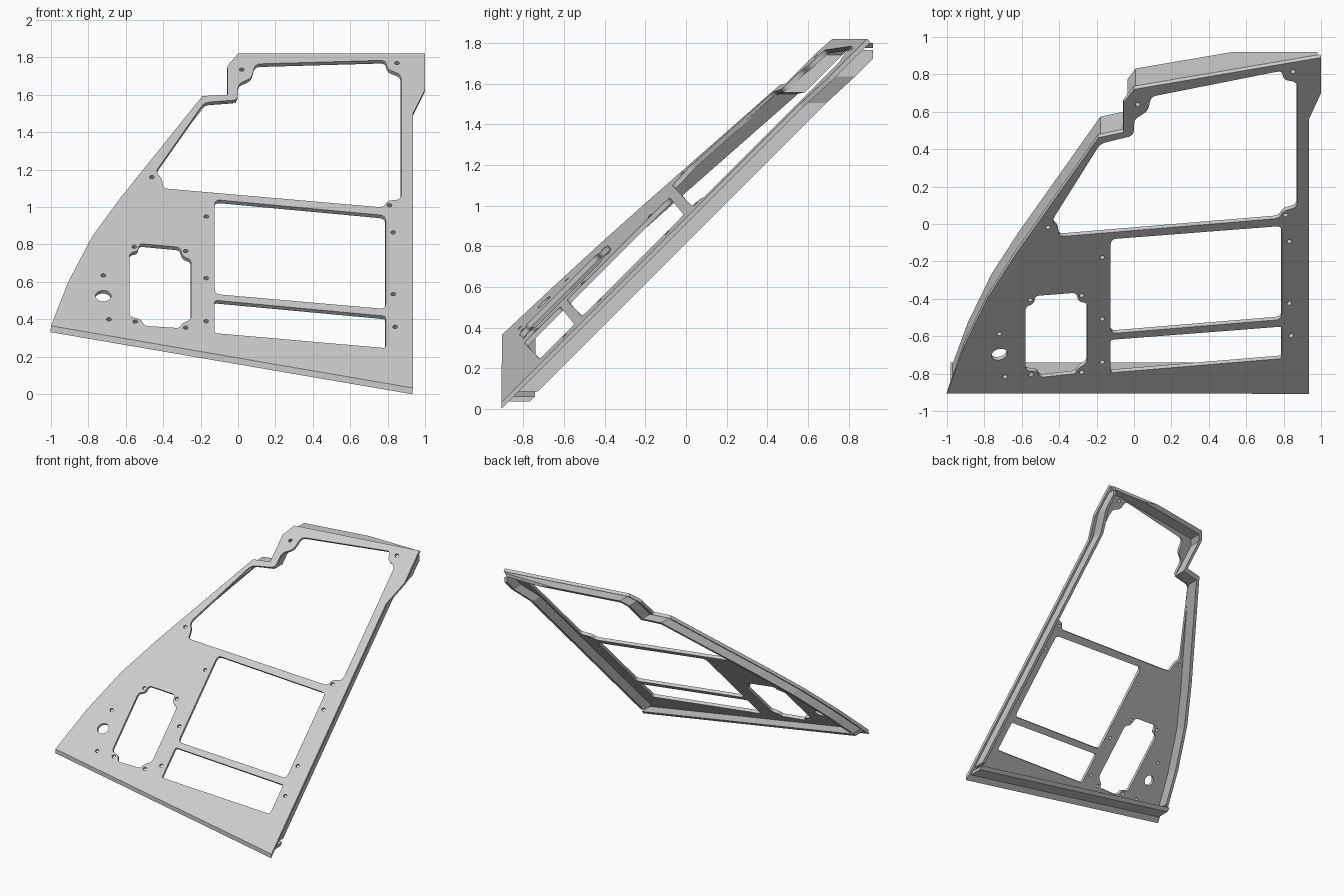
import bpy, bmesh, math
from mathutils import Vector

cube = bpy.data.objects.get("Cube")
if cube:
    bpy.data.objects.remove(cube, do_unlink=True)

metal = bpy.data.materials.new("light grey metal")
metal.use_nodes = True
grey = (0.6, 0.6, 0.6, 1)
metal.diffuse_color = grey
metal.node_tree.nodes["Principled BSDF"].inputs["Base Color"].default_value = grey

SLOPE = 0.17
NORMAL = Vector((SLOPE, -1, 1)).normalized()
SHEET = 0.024
BACK = 0.92


def on_panel(x, z):
    """Front-view point placed on the sloping outer face."""
    return Vector((x, z - 1.10 + SLOPE * x, z))


def rounded(points, r):
    """Polygon with its corners replaced by small curves."""
    out = []
    pts = [Vector(p) for p in points]
    for i, p in enumerate(pts):
        a, b = pts[i - 1] - p, pts[(i + 1) % len(pts)] - p
        s = p + a.normalized() * min(r, a.length * 0.4)
        e = p + b.normalized() * min(r, b.length * 0.4)
        for k in range(5):
            t = k / 4
            out.append(s * (1 - t) ** 2 + p * 2 * t * (1 - t) + e * t * t)
    return out


def round_hole(x, z, r, n):
    """Circle on the slope, foreshortened in height."""
    return [Vector((x + r * math.cos(k * math.tau / n),
                    z + 0.7 * r * math.sin(k * math.tau / n))) for k in range(n)]


def inset(points, d):
    """Mitred inward offset of a clockwise polygon."""
    out = []
    pts = [Vector(p) for p in points]
    for i, p in enumerate(pts):
        u = (p - pts[i - 1]).normalized()
        v = (pts[(i + 1) % len(pts)] - p).normalized()
        m = Vector((u.y + v.y, -u.x - v.x))
        out.append(p + m * d / (1 + u.dot(v)))
    return out


def add_object(name, bm):
    bmesh.ops.recalc_face_normals(bm, faces=bm.faces)
    mesh = bpy.data.meshes.new(name)
    bm.to_mesh(mesh)
    bm.free()
    mesh.materials.append(metal)
    obj = bpy.data.objects.new(name, mesh)
    bpy.context.collection.objects.link(obj)
    return obj


def panel(name, loops):
    """Sheet with openings, thickened at right angles to the slope."""
    flat = bmesh.new()
    for loop in loops:
        vs = [flat.verts.new((p.x, p.y, 0)) for p in loop]
        for i, v in enumerate(vs):
            flat.edges.new((vs[i - 1], v))
    bmesh.ops.triangle_fill(flat, edges=flat.edges[:], use_beauty=True, normal=(0, 0, 1))
    flat.verts.index_update()
    tris = [[v.index for v in f.verts] for f in flat.faces]
    flat.free()
    bm = bmesh.new()
    outer = [bm.verts.new(on_panel(*p)) for loop in loops for p in loop]
    inner = []
    for v in outer:
        co = v.co - NORMAL * SHEET
        if v.co.y < -0.89:  # lower edge is cut upright
            drop = co.y - v.co.y
            co -= Vector((0, drop, drop))
        inner.append(bm.verts.new(co))
    for t in tris:
        bm.faces.new([outer[i] for i in t])
        bm.faces.new([inner[i] for i in reversed(t)])
    start = 0
    for loop in loops:
        n = len(loop)
        for k in range(n):
            i, j = start + k, start + (k + 1) % n
            bm.faces.new((outer[i], outer[j], inner[j], inner[i]))
        start += n
    return add_object(name, bm)


def flange(name, edge_a, edge_b, depth=0.13):
    """Strip between two front-view paths, run straight back from the panel."""
    bm = bmesh.new()
    rings = []
    for a, b in zip(edge_a, edge_b):
        pa, pb = on_panel(*a), on_panel(*b)
        rings.append([bm.verts.new(p + Vector((0, y, 0)))
                      for p, y in ((pa, 0.022), (pb, 0.022), (pb, depth), (pa, depth))])
    for r, s in zip(rings, rings[1:]):
        for k in range(4):
            m = (k + 1) % 4
            bm.faces.new((r[k], r[m], s[m], s[k]))
    bm.faces.new(rings[0])
    bm.faces.new(rings[-1])
    # trim everything to one upright plane at the rear
    bmesh.ops.bisect_plane(bm, geom=bm.verts[:] + bm.edges[:] + bm.faces[:],
                           plane_co=(0, BACK, 0), plane_no=(0, 1, 0), clear_outer=True)
    bmesh.ops.holes_fill(bm, edges=[e for e in bm.edges if e.is_boundary], sides=0)
    return add_object(name, bm)


# Outline, clockwise from the lower right-hand corner of the model
outline = [(-1, .365), (-.906, .604), (-.778, .845), (-.628, 1.05), (-.19, 1.594),
           (-.055, 1.6), (-.055, 1.757), (0, 1.82), (1, 1.82), (1, 1.63),
           (.935, 1.5), (.935, .033)]

# Large openings
upper_window = [(-.44, 1.19), (-.18, 1.56), (0, 1.573), (0, 1.66), (.075, 1.69),
                (.09, 1.765), (.79, 1.785), (.8, 1.735), (.873, 1.71), (.873, 1.04),
                (.8, 1.035), (.775, .998), (-.4, 1.1), (-.405, 1.15)]
middle_window = [(-.125, 1.04), (.79, .955), (.79, .455), (-.125, .535)]
lower_window = [(-.125, .502), (.79, .417), (.79, .246), (-.125, .326)]
side_window = [(-.527, .805), (-.31, .785), (-.295, .735), (-.25, .72), (-.25, .4),
               (-.3, .378), (-.313, .353), (-.5, .365), (-.52, .4), (-.58, .415),
               (-.58, .755), (-.535, .765)]

# Fixing holes
fixings = [(.02, 1.735), (.85, 1.77), (.81, 1.01), (.83, .865), (.83, .535), (.84, .36),
           (-.46, 1.16), (-.17, .95), (-.17, .62), (-.17, .39), (-.555, .788),
           (-.28, .765), (-.55, .388), (-.28, .355), (-.72, .635), (-.69, .4)]

loops = [[Vector(p) for p in outline],
         rounded(upper_window, .03), rounded(middle_window, .03),
         rounded(lower_window, .015), rounded(side_window, .02),
         round_hole(-.72, .525, .042, 24)]
loops += [round_hole(x, z, .013, 12) for x, z in fixings]
panel("sloping_panel", loops)

# Flanges behind the edges
near, far = inset(outline, .02), inset(outline, .045)
flange("side_and_top_flange", near[:9], far[:9])

right_a, right_b = near[8:], far[8:]
for path in (right_a, right_b):
    path[0] = Vector((path[0].x, 1.765))
    path[-1] = Vector((path[-1].x, .085))
flange("left_flange", right_a, right_b)

low_a = [Vector((-.98, .362)), Vector((.915, .037))]
low_b = [p + Vector((0, .025)) for p in low_a]
flange("bottom_flange", low_a, low_b, 0.14)
